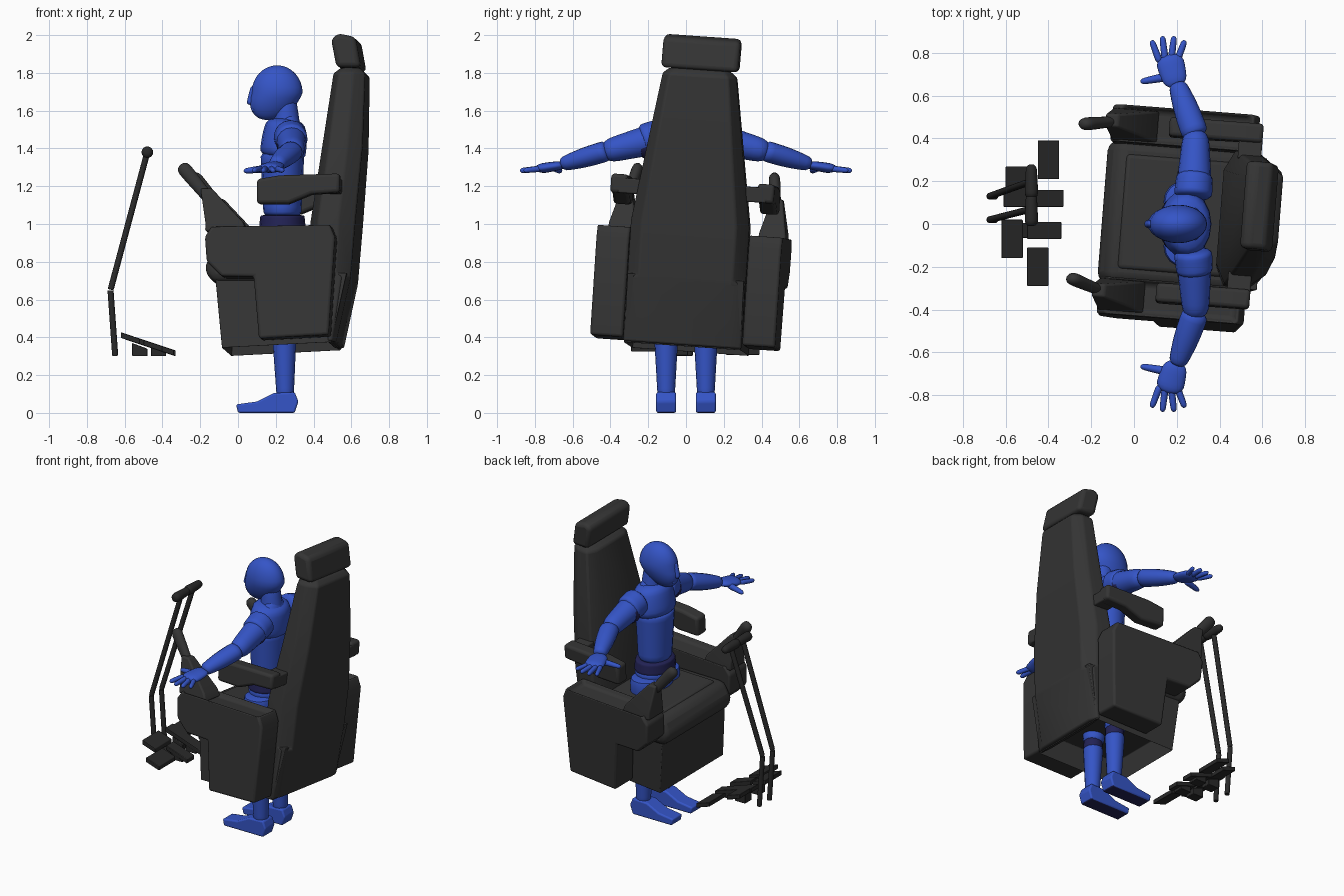
import bpy, bmesh, math
from mathutils import Matrix, Vector

cube = bpy.data.objects.get("Cube")
if cube:
    bpy.data.objects.remove(cube)


def material(name, red, green, blue):
    mat = bpy.data.materials.new(name)
    mat.use_nodes = True
    colour = (red, green, blue, 1)
    mat.diffuse_color = colour
    mat.node_tree.nodes["Principled BSDF"].inputs["Base Color"].default_value = colour
    return mat


CHARCOAL = material("charcoal", .035, .035, .035)
BLACK = material("near_black", .022, .022, .022)
BLUE = material("blue", .035, .09, .57)
NAVY = material("navy", .016, .016, .09)

# The whole seat leans and turns slightly as one unit
pivot = Vector((.2, 0, .5))
LEAN = (Matrix.Translation(pivot + Vector((0, .015, 0)))
        @ Matrix.Rotation(-.08, 4, "Z") @ Matrix.Rotation(-.07, 4, "X")
        @ Matrix.Translation(-pivot))
UPRIGHT = Matrix()


def finish(name, bm, mat, placement=UPRIGHT, bevel=0, sharp=40):
    bmesh.ops.recalc_face_normals(bm, faces=bm.faces)
    mesh = bpy.data.meshes.new(name)
    bm.to_mesh(mesh)
    bm.free()
    mesh.materials.append(mat)
    for polygon in mesh.polygons:
        polygon.use_smooth = True
    mesh.set_sharp_from_angle(angle=math.radians(sharp))
    part = bpy.data.objects.new(name, mesh)
    bpy.context.collection.objects.link(part)
    part.matrix_world = placement
    if bevel:
        modifier = part.modifiers.new("bevel", "BEVEL")
        modifier.width, modifier.segments, modifier.limit_method = bevel, 3, "ANGLE"
    return part


def skin(rings):
    """Join rings of points into a closed skin."""
    bm = bmesh.new()
    loops = [[bm.verts.new(point) for point in ring] for ring in rings]
    count = len(loops[0])
    for lower, upper in zip(loops, loops[1:]):
        for i in range(count):
            j = (i + 1) % count
            bm.faces.new((lower[i], lower[j], upper[j], upper[i]))
    bm.faces.new(loops[0])
    bm.faces.new(loops[-1])
    return bm


def limb(name, start, end, radius, end_radius, mat, flat=(1, 1, 1), sides=16,
         placement=UPRIGHT, bulge=0, blunt=8):
    """Tapered rod with rounded ends; flat squashes it along the world axes."""
    start, end = Vector(start), Vector(end)
    turn = (end - start).to_track_quat("Z", "Y")
    squash = Matrix.Diagonal(flat)
    rings, steps = [], 12
    for k in range(steps + 1):
        t = .5 - .495 * math.cos(math.pi * k / steps)
        r = radius + (end_radius - radius) * t + bulge * math.sin(math.pi * t)
        r *= math.sqrt(1 - abs(2 * t - 1) ** blunt)
        spokes = (math.tau * i / sides for i in range(sides))
        rings.append([start.lerp(end, t) + squash @ (turn @ Vector((r * math.cos(a), r * math.sin(a), 0)))
                      for a in spokes])
    return finish(name, skin(rings), mat, placement, sharp=60)


def prism(name, outline, middle, width, mat, bevel, placement=LEAN, rim=0, shift=0):
    """Side outline in x and z, given a width about the middle y.
    A rim hollows the top (shift down) or the underside (shift up)."""
    bm = skin([[(x, y, z) for x, z in outline]
               for y in (middle - width / 2, middle + width / 2)])
    if rim:
        bmesh.ops.recalc_face_normals(bm, faces=bm.faces)
        face = max(bm.faces, key=lambda f: -shift * f.normal.z * f.calc_area())
        bmesh.ops.inset_region(bm, faces=[face], thickness=rim)
        bmesh.ops.translate(bm, verts=face.verts, vec=(0, 0, shift))
    return finish(name, bm, mat, placement, bevel)


# Seat base, hollow underneath, and cushion
prism("seat_base", [(-.1, .72), (-.06, .32), (.52, .35), (.6, .72)], 0, .62, CHARCOAL, .005,
      rim=.015, shift=.15)
prism("seat_cushion", [(-.12, .67), (-.16, .75), (-.1, .86), (.5, .84), (.5, .67)],
      0, .66, CHARCOAL, .05)
prism("cushion_panel", [(-.06, .8), (-.06, .87), (.45, .86), (.45, .8)], 0, .54, CHARCOAL, .02)


# Backrest: straight below the hips, then narrowing and raking back
def backrest_section(z):
    rise = max(0, z - 1)
    crown = max(0, z - 1.79)
    front = (.49 if z < .71 else .4 + .14 * rise) + crown
    back = min(.68, .46 + .23 * z if z < .7 else .56 + .08 * z) - crown
    half = .315 - .15 * rise - crown
    depth = back - front
    corners = [(front, .7 * half), (front + .2 * depth, half),
               (back - .35 * depth, half), (back, .8 * half)]
    return [(x, y, z) for x, y in corners] + [(x, -y, z) for x, y in reversed(corners)]


finish("backrest", skin([backrest_section(z) for z in (.36, .7, .72, 1, 1.4, 1.79, 1.82)]),
       CHARCOAL, LEAN, .015)
prism("headrest", [(.5, 1.97), (.53, 1.82), (.66, 1.82), (.63, 1.98), (.54, 2)],
      0, .41, CHARCOAL, .035)

# Side consoles, armrests and control sticks
for side, s in (("right", -1), ("left", 1)):
    prism(side + "_console", [(-.14, .9), (-.1, .96), (.52, .97), (.55, .9), (.52, .38),
                              (.15, .36), (.12, .69), (-.05, .69), (-.13, .77)],
          s * .405, .175, CHARCOAL, .014, rim=.035, shift=-.035)
    prism(side + "_armrest", [(.13, 1.08), (.13, 1.21), (.25, 1.23), (.57, 1.24), (.57, 1.14),
                              (.42, 1.13), (.3, 1.08)],
          s * .39, .09, CHARCOAL, .018)
    prism(side + "_armrest_bracket", [(.46, 1.14), (.46, 1.22), (.57, 1.22), (.57, 1.14)],
          s * .33, .13, CHARCOAL, .008)
    y = s * .4
    boot_rings = [[(x + i * length, y + j * width, z) for i, j in ((1, 1), (-1, 1), (-1, -1), (1, -1))]
                  for x, z, length, width in ((-.03, .93, .11, .075), (-.04, .98, .1, .07),
                                              (-.14, 1.16, .03, .03))]
    finish(side + "_stick_boot", skin(boot_rings), CHARCOAL, LEAN, .01)
    limb(side + "_stick_grip", (-.12, y, 1.1), (-.28, .9 * y, 1.29), .03, .04, CHARCOAL,
         flat=(1, .8, 1), placement=LEAN)

# Tall cranked levers with cross grips
for side, low, high in (("right", .02, .07), ("left", .13, .2)):
    knee, top = (-.675, low, .65), Vector((-.48, high, 1.38))
    limb(side + "_lever_foot", (-.65, low, .3), knee, .016, .016, BLACK, blunt=200)
    limb(side + "_lever_rod", knee, top, .016, .016, BLACK, blunt=200)
    reach = Vector((0, .08, 0))
    limb(side + "_lever_grip", top - reach, top + reach, .033, .025, BLACK)


# Sloping pedals and the bars that carry them
def pedal(name, x, y, length, width):
    ends = (x - length / 2, x + length / 2)
    upper = [(end, .22 - end / 3) for end in ends]
    lower = [(end, height - .03) for end, height in reversed(upper)]
    prism(name, upper + lower, y, width, BLACK, .004, UPRIGHT)


for x, y in ((-.55, .18), (-.4, .3), (-.57, -.07), (-.45, -.2)):
    pedal("pedal_pad", x, y, .1, .18)
pedal("left_pedal_bar", -.47, .12, .28, .08)
pedal("right_pedal_bar", -.42, -.03, .16, .08)
for x in (-.52, -.42):
    for y in (-.03, .12):
        prism("pedal_block", [(x - .04, .3), (x + .04, .3), (x + .04, .34), (x - .04, .37)],
              y, .07, BLACK, .004, UPRIGHT)

# Head: a ball whose lower half slides forward and narrows into a jaw
bm = bmesh.new()
bmesh.ops.create_uvsphere(bm, u_segments=24, v_segments=16, radius=1)
for vert in bm.verts:
    x, y, z = vert.co
    jaw = max(0, -z)
    vert.co = (.207 + .135 * x - .05 * jaw, .09 * y * (1 - .2 * jaw), 1.695 + .145 * z)
finish("head", bm, BLUE, sharp=80)
limb("nose", (.065, 0, 1.63), (.08, 0, 1.73), .022, .012, BLUE, sides=8)
limb("lips", (.085, -.03, 1.605), (.085, .03, 1.605), .014, .014, BLUE, sides=8, blunt=2)
limb("neck", (.26, 0, 1.48), (.25, 0, 1.68), .075, .055, BLUE)
limb("collar", (.265, 0, 1.46), (.275, 0, 1.59), .14, .05, BLUE, flat=(.7, 1, 1))

# Torso pieces stacked with a dark waist joint
limb("chest", (.235, 0, 1.34), (.255, 0, 1.56), .16, .13, BLUE, flat=(.76, 1, 1), bulge=.01)
limb("abdomen", (.235, 0, 1.04), (.235, 0, 1.38), .12, .14, BLUE, flat=(.83, 1, 1), blunt=40)
limb("waist", (.235, 0, .97), (.235, 0, 1.05), .15, .14, NAVY, flat=(.83, 1, 1), blunt=20)
limb("pelvis", (.235, 0, .82), (.235, 0, 1), .12, .15, BLUE, flat=(.83, 1, 1))

for side, s in (("right", -1), ("left", 1)):
    # Outstretched arm with a dark gap below the shoulder cap
    def arm(part, start, end, *shape, **options):
        mirror = Matrix.Diagonal((1, s, 1))
        limb(f"{side}_{part}", mirror @ Vector(start), mirror @ Vector(end), *shape, **options)

    elbow, wrist = (.29, .41, 1.39), (.2, .66, 1.315)
    arm("shoulder_joint", (.28, .21, 1.43), (.28, .25, 1.42), .08, .075, NAVY, blunt=20)
    arm("shoulder_cap", (.275, .12, 1.47), (.285, .24, 1.44), .09, .085, BLUE)
    arm("upper_arm", (.28, .15, 1.455), (.29, .44, 1.38), .085, .06, BLUE)
    arm("forearm", elbow, wrist, .062, .04, BLUE, bulge=.008, flat=(1, 1, .88), blunt=20)
    arm("palm", (.2, .64, 1.315), (.16, .79, 1.29), .055, .07, BLUE, flat=(1, 1, .4), blunt=4)

    # Fanned fingers and a thumb
    knuckles = Vector((.16, .7, 1.3))
    for k, reach in enumerate((.17, .18, .18, .17)):
        fan = .24 * (k - 1.5)
        heading = Vector((math.sin(fan), math.cos(fan), -.1))
        sideways = Vector((.012 * (k - 1.5), 0, 0))
        arm("finger", knuckles + sideways + heading * .06, knuckles + sideways + heading * reach,
            .017, .014, BLUE, sides=8)
    arm("thumb", (.16, .69, 1.295), (.03, .665, 1.28), .022, .014, BLUE, sides=8)

    # Straight leg
    y = s * .105
    limb(side + "_thigh", (.24, y, .43), (.235, y, .95), .065, .1, BLUE, blunt=40)
    limb(side + "_knee", (.247, y, .38), (.245, y, .46), .06, .06, NAVY)
    limb(side + "_shin", (.25, y, .08), (.245, y, .41), .045, .064, BLUE, blunt=40)

    # Boot with a dark sole
    boot = prism(side + "_boot", [(0, 0), (-.01, .045), (.1, .06), (.19, .105), (.3, .11),
                                  (.32, .06), (.3, 0)], y, .105, BLUE, .01, UPRIGHT)
    boot.data.materials.append(NAVY)
    for polygon in boot.data.polygons:
        polygon.material_index = int(polygon.normal.z < -.9)
